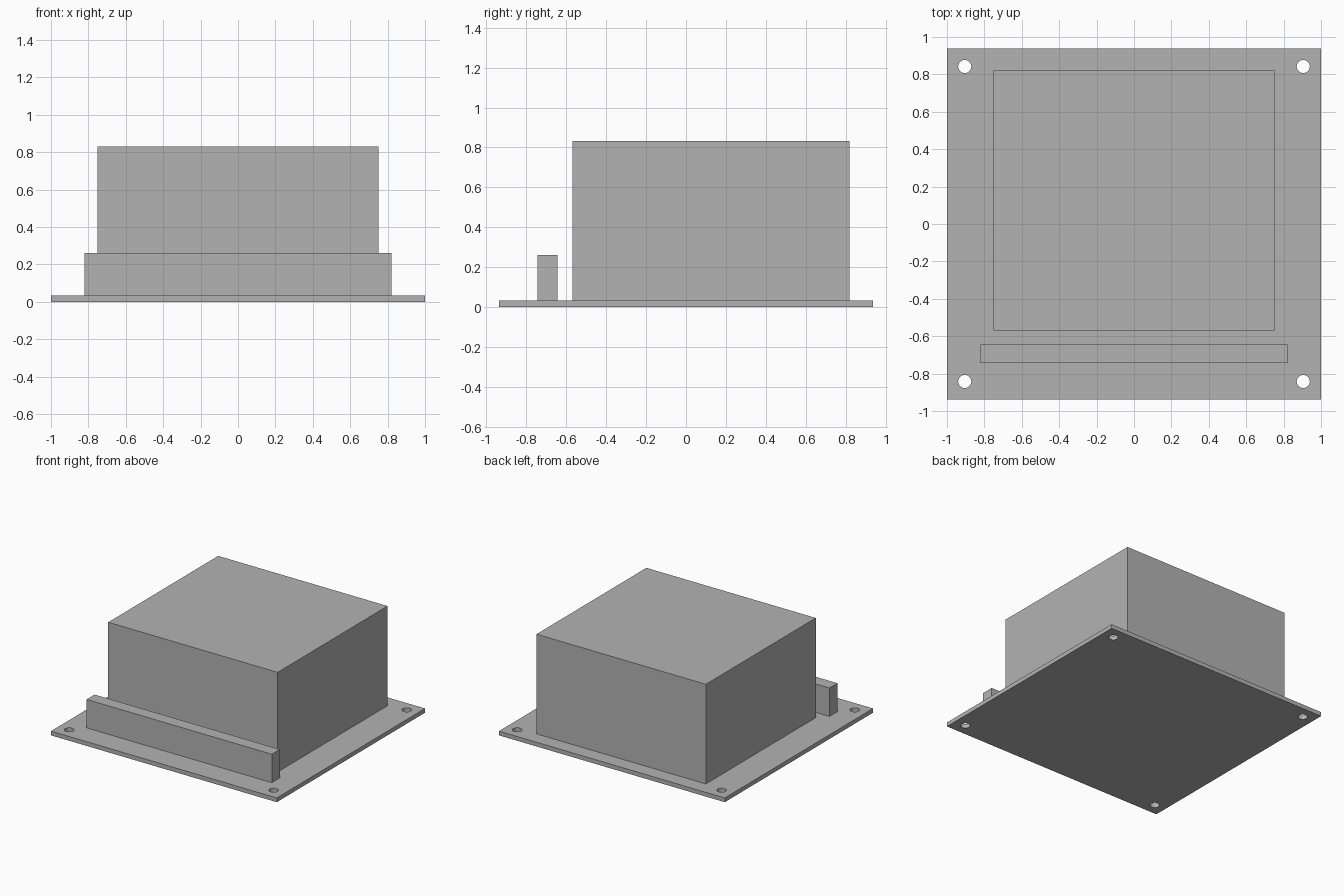
import bpy
from mathutils import Vector

default_cube = bpy.data.objects.get("Cube")
if default_cube:
    bpy.data.objects.remove(default_cube, do_unlink=True)

PLATE_TOP = 0.034

# Single flat grey
grey = bpy.data.materials.new("plain_grey")
grey.use_nodes = True
colour = (0.45, 0.45, 0.45, 1)
grey.diffuse_color = colour
grey.node_tree.nodes["Principled BSDF"].inputs["Base Color"].default_value = colour


def box(name, low, high):
    """Axis-aligned box between two opposite corners."""
    low, high = Vector(low), Vector(high)
    bpy.ops.mesh.primitive_cube_add(size=1, location=(low + high) / 2)
    obj = bpy.context.object
    obj.name = name
    obj.scale = high - low
    bpy.ops.object.transform_apply(location=False, rotation=False, scale=True)
    obj.data.materials.append(grey)
    return obj


# Thin base plate
plate = box("base_plate", (-1, -0.9375, 0), (1, 0.9375, PLATE_TOP))

# Mounting holes in the four corners
for x in (-0.905, 0.905):
    for y in (-0.842, 0.842):
        bpy.ops.mesh.primitive_cylinder_add(vertices=32, radius=0.035, depth=0.2,
                                            location=(x, y, PLATE_TOP / 2))
        cutter = bpy.context.object
        cutter.name = "hole_cutter"
        cutter.data.materials.append(grey)
        cut = plate.modifiers.new("mounting_hole", 'BOOLEAN')
        cut.operation = 'DIFFERENCE'
        cut.solver = 'EXACT'
        cut.object = cutter
        bpy.context.view_layer.objects.active = plate
        bpy.ops.object.modifier_apply(modifier=cut.name)
        bpy.data.objects.remove(cutter, do_unlink=True)

# Large housing and the low strip in front of it
box("housing", (-0.75, -0.57, PLATE_TOP), (0.75, 0.82, 0.832))
box("front_strip", (-0.82, -0.744, PLATE_TOP), (0.82, -0.643, 0.262))
